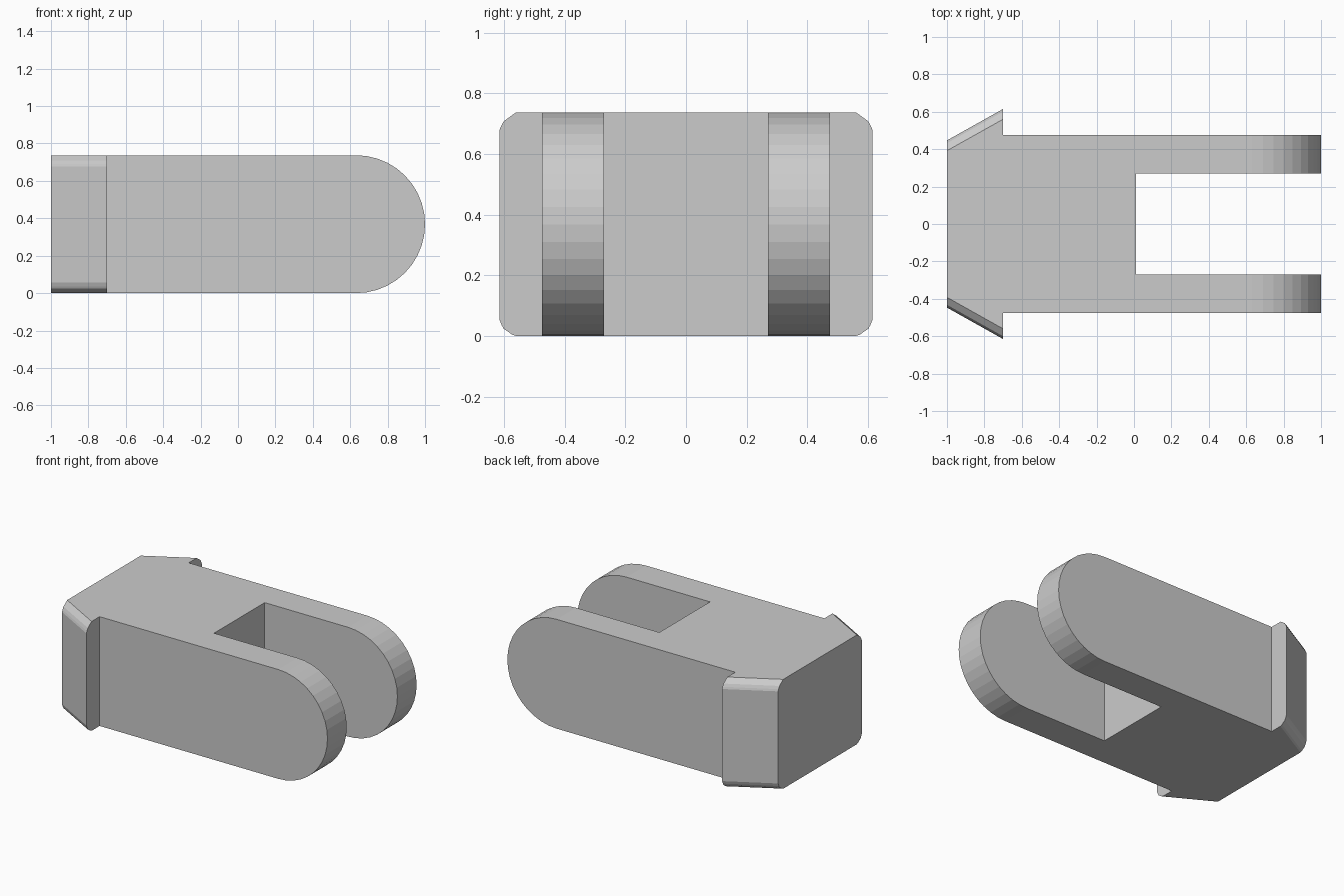
import bpy, bmesh
from math import sin, cos, pi

if "Cube" in bpy.data.objects:
    bpy.data.objects.remove(bpy.data.objects["Cube"])

H = 0.737                  # height
R = H / 2                  # rounded prong radius
CX = 1 - R                 # rounding centre
BACK, STEP, SLOT = -1.0, -0.7, 0.01
INNER, OUTER = 0.27, 0.475
TAPER = 0.168              # barb narrows by this towards the back

bm = bmesh.new()

def face(pts):
    bm.faces.new([bm.verts.new(p) for p in pts])

# Barb edge section at its widest point (y, z), bottom to top
low = [(0.558, 0.0), (0.572, 0.005), (0.60, 0.024), (0.607, 0.036), (0.615, 0.056)]
high = [(0.615, 0.677), (0.61, 0.69), (0.60, 0.708), (0.56, H)]
section = low + high

# Rounded prong end (x, z), bottom to top
arc = [(CX + R * cos(a), R + R * sin(a)) for a in (-pi / 2 + pi * i / 20 for i in range(21))]

# Top and bottom plan faces (half, mirrored later)
for (w, z) in (section[0], section[-1]):
    plan = [(BACK, 0), (SLOT, 0), (SLOT, INNER), (CX, INNER), (CX, OUTER),
            (STEP, OUTER), (STEP, w), (BACK, w - TAPER)]
    face([(x, y, z) for x, y in plan])

# Prong inner and outer sides
for y, x0 in ((INNER, SLOT), (OUTER, STEP)):
    face([(x, y, z) for x, z in [(x0, 0)] + arc + [(x0, H)]])

# Rounded prong tip
for (xa, za), (xb, zb) in zip(arc, arc[1:]):
    face([(xa, INNER, za), (xa, OUTER, za), (xb, OUTER, zb), (xb, INNER, zb)])

# Slot floor
face([(SLOT, 0, 0), (SLOT, INNER, 0), (SLOT, INNER, H), (SLOT, 0, H)])

# Back end, barb shoulder and sloping barb sides
face([(BACK, 0, 0)] + [(BACK, y - TAPER, z) for y, z in section] + [(BACK, 0, H)])
face([(STEP, OUTER, 0)] + [(STEP, y, z) for y, z in section] + [(STEP, OUTER, H)])
for (ya, za), (yb, zb) in zip(section, section[1:]):
    face([(BACK, ya - TAPER, za), (STEP, ya, za), (STEP, yb, zb), (BACK, yb - TAPER, zb)])

# Mirror the half across y = 0 and weld
dup = bmesh.ops.duplicate(bm, geom=bm.verts[:] + bm.edges[:] + bm.faces[:])
for v in dup["geom"]:
    if isinstance(v, bmesh.types.BMVert):
        v.co.y *= -1
bmesh.ops.remove_doubles(bm, verts=bm.verts[:], dist=1e-4)
seam = [e for e in bm.edges if all(abs(v.co.y) < 1e-5 for v in e.verts)]
bmesh.ops.recalc_face_normals(bm, faces=bm.faces[:])
bmesh.ops.dissolve_edges(bm, edges=seam, use_verts=True)
bmesh.ops.recalc_face_normals(bm, faces=bm.faces[:])

mesh = bpy.data.meshes.new("clevis_clip")
bm.to_mesh(mesh)
bm.free()
bpy.context.collection.objects.link(bpy.data.objects.new("clevis_clip", mesh))
